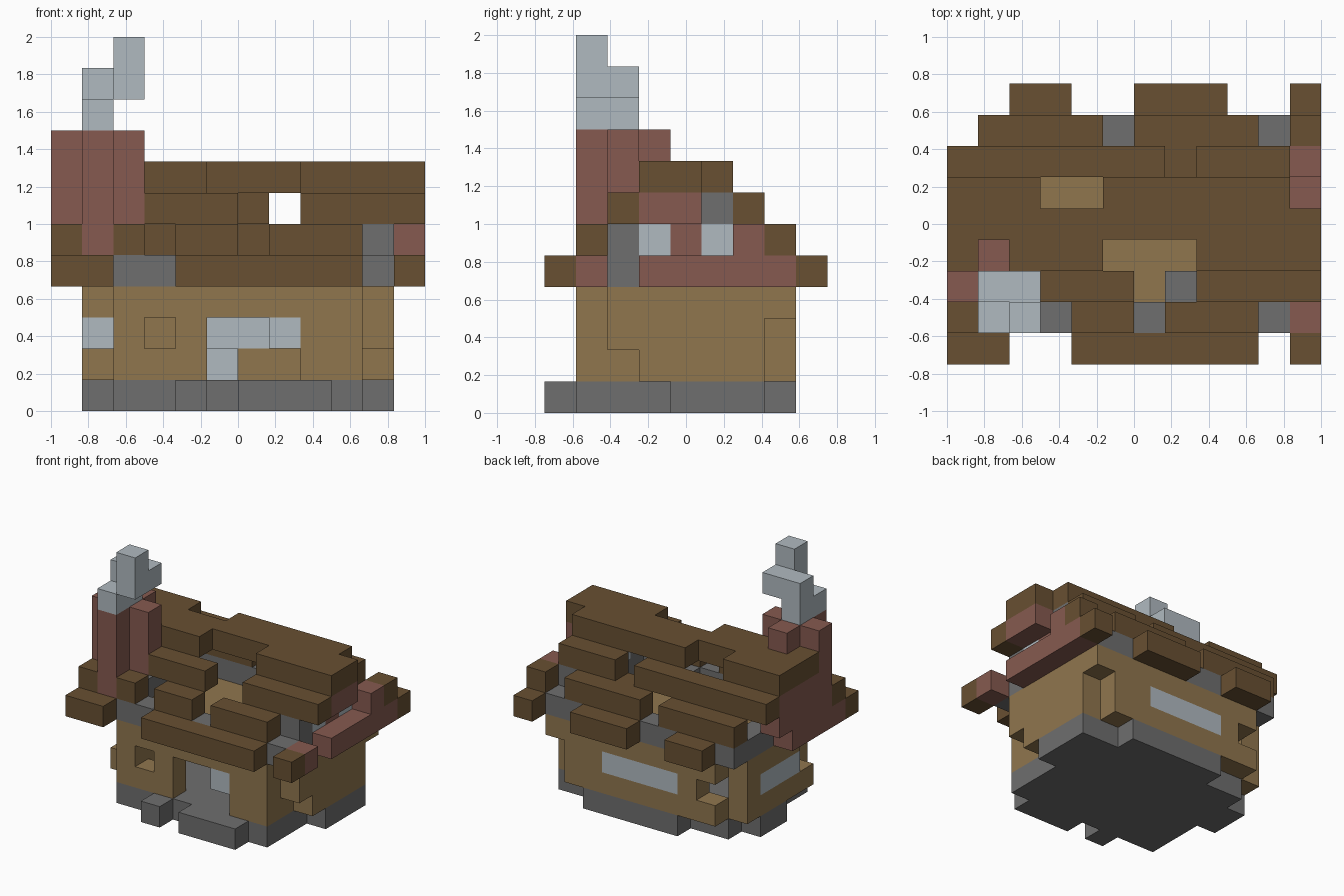
import bpy
import bmesh
from mathutils import Vector

cube = bpy.data.objects.get("Cube")
if cube:
    bpy.data.objects.remove(cube, do_unlink=True)

UNIT = 1 / 6                      # edge of one building block
ORIGIN = Vector((-1, -0.75, 0))


def material(name, r, g, b):
    mat = bpy.data.materials.new(name)
    mat.use_nodes = True
    mat.diffuse_color = (r, g, b, 1)
    bsdf = mat.node_tree.nodes["Principled BSDF"]
    bsdf.inputs["Base Color"].default_value = (r, g, b, 1)
    bsdf.inputs["Roughness"].default_value = 0.9
    return mat


wood = material("dark brown wood", 0.138, 0.08, 0.032)
plaster = material("tan plaster", 0.279, 0.181, 0.076)
brick = material("red brick", 0.238, 0.102, 0.08)
stone = material("grey stone", 0.156, 0.156, 0.156)
pale = material("pale blue grey", 0.434, 0.491, 0.527)


def layer(z, first_y, *rows):
    """Blocks of one level; each string is a row along x, rows run front to back."""
    return {(x, first_y + y, z) for y, row in enumerate(rows)
            for x, mark in enumerate(row) if mark == "#"}


def column(x, y, bottom, top):
    return {(x, y, z) for z in range(bottom, top + 1)}


def beam(x, z, front, back):
    return {(x, y, z) for y in range(front, back + 1)}


def build(name, mat, cells):
    """Make one mesh from the outer faces of a set of blocks."""
    bm = bmesh.new()
    for cell in cells:
        centre = Vector(cell) + Vector((0.5, 0.5, 0.5))
        for axis in range(3):
            for sign in (-1, 1):
                n = Vector((0, 0, 0))
                n[axis] = sign
                if tuple(int(c) for c in Vector(cell) + n) in cells:
                    continue
                u = Vector((0, 0, 0))
                u[(axis + 1) % 3] = 0.5
                v = n.cross(u)
                mid = centre + n * 0.5
                corners = (mid - u - v, mid + u - v, mid + u + v, mid - u + v)
                bm.faces.new([bm.verts.new(ORIGIN + c * UNIT) for c in corners])
    bmesh.ops.remove_doubles(bm, verts=bm.verts, dist=0.001)
    # merge neighbouring coplanar faces into clean panels
    bmesh.ops.dissolve_limit(bm, angle_limit=0.01, verts=bm.verts, edges=bm.edges)
    mesh = bpy.data.meshes.new(name)
    bm.to_mesh(mesh)
    bm.free()
    mesh.materials.append(mat)
    obj = bpy.data.objects.new(name, mesh)
    bpy.context.collection.objects.link(obj)


# Stone foundation with the front steps
build("foundation", stone, layer(
    0, 0,
    "....#.###...",
    "..########..",
    "..########..",
    "..########..",
    ".##########.",
    ".##########.",
    "..#########.",
    "....#####..."))

# Plaster walls: lower course, window course, and ceiling course
build("lower_wall", plaster, layer(
    1, 1,
    "..###...##..",
    ".##......#..",
    ".#........#.",
    ".#........#.",
    ".#........#.",
    ".#........#.",
    "..########.."))
build("window_wall", plaster, layer(
    2, 1,
    "..#.#...##..",
    "..#.......#.",
    "..........#.",
    "..........#.",
    "..........#.",
    ".#........#.",
    "...#....##.."))
build("ceiling_wall", plaster, layer(
    3, 1,
    "..########..",
    "..#########.",
    ".##########.",
    ".##########.",
    ".##########.",
    ".##########.",
    "..#########."))

# Windows and the pale furniture block inside
build("back_window", pale, layer(2, 7, "....####...."))
build("side_window", pale, beam(1, 2, 3, 5))
build("door_window", pale, layer(2, 1, ".......#...."))
build("indoor_block", pale, layer(1, 5, ".....#......"))

# Stone band under the roof and the stone parts of the left gable
build("stone_band", stone, layer(
    4, 1,
    "..#########.",
    ".#.....#..#.",
    ".#........#.",
    ".#........#.",
    ".#........#.",
    ".#........#.",
    ".##########."))
build("left_gable", stone,
      beam(10, 5, 2, 2) | beam(10, 5, 6, 6) | beam(10, 6, 3, 5))
build("gable_windows", pale, beam(10, 5, 3, 3) | beam(10, 5, 5, 5))
build("gable_post", brick, beam(10, 5, 4, 4))

# Brick trim on both gables
build("left_gable_trim", brick,
      beam(11, 4, 1, 1) | beam(11, 4, 3, 7) | beam(11, 5, 6, 6) | beam(11, 6, 3, 4))
build("right_gable_trim", brick,
      beam(0, 4, 1, 4) | beam(0, 5, 2, 5) | beam(0, 6, 3, 5))

# Stepped timber roof, front to back
build("front_eave", wood, layer(4, 0, "##..######.#"))
build("front_lower_roof", wood, layer(5, 1, "#.#.##.###.."))
build("front_upper_roof", wood, layer(6, 2, "...###..####"))
build("roof_ridge", wood, layer(
    7, 3,
    "#.###...####",
    "############",
    "###..######."))
build("back_upper_roof", wood,
      layer(6, 6, "#######.###.") | layer(5, 6, ".......#...."))
build("back_lower_roof", wood, layer(5, 7, ".####.####.#"))
build("back_eave", wood, layer(4, 8, "..##..###..#"))

# Cross-shaped chimney and the smoke above it
build("chimney", brick,
      column(1, 2, 4, 8) | column(0, 2, 6, 8) | column(2, 2, 6, 8)
      | column(1, 1, 4, 8) | column(1, 3, 6, 8))
build("smoke", pale,
      beam(1, 9, 1, 2) | beam(1, 10, 2, 2) | beam(2, 10, 1, 2) | column(2, 1, 11, 11))
